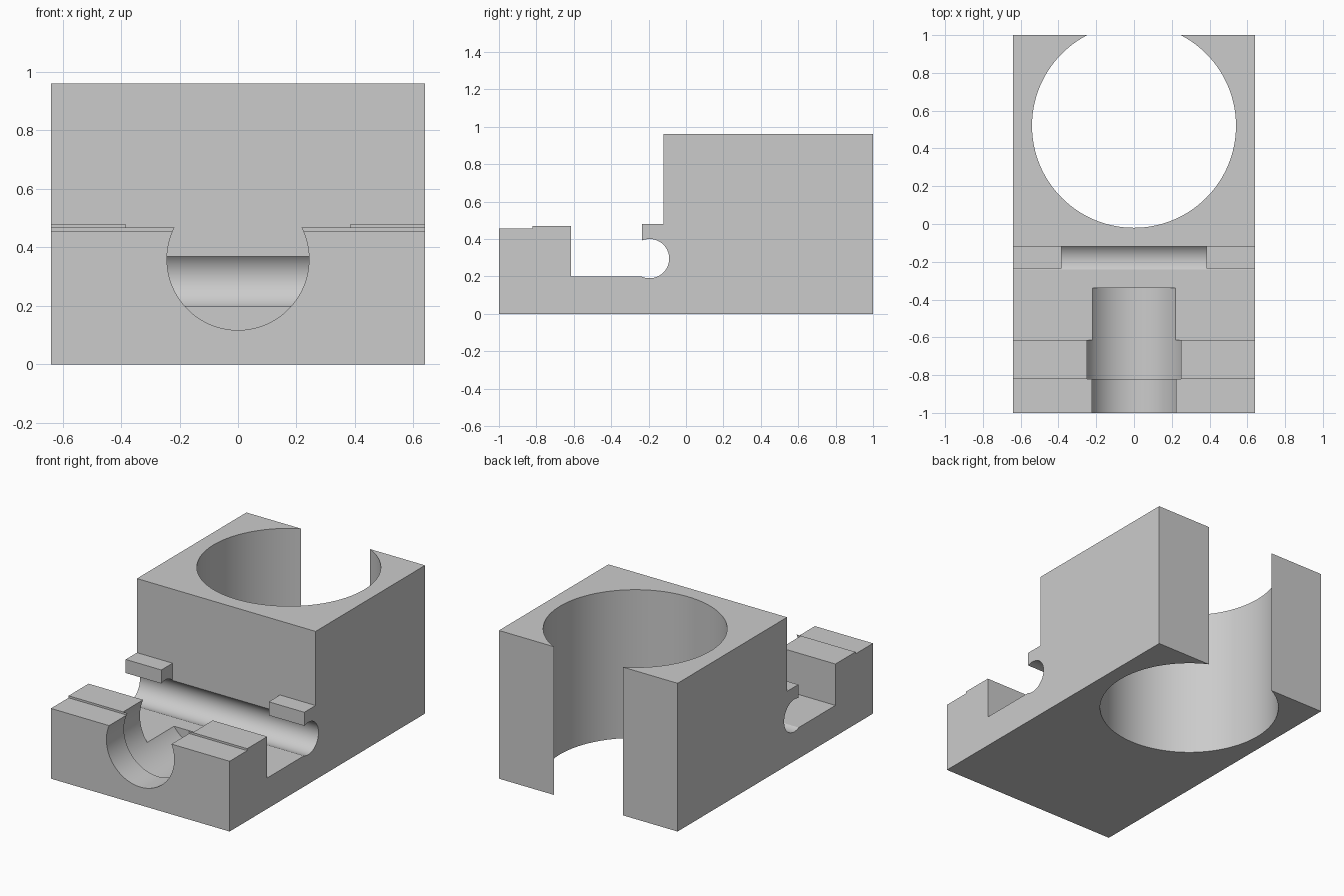
import bpy, bmesh
from math import sin, cos, asin, acos, pi
from mathutils import Matrix, Vector

default_cube = bpy.data.objects.get("Cube")
if default_cube:
    bpy.data.objects.remove(default_cube, do_unlink=True)

grey = bpy.data.materials.new("plain grey")
grey.use_nodes = True
GREY = (0.6, 0.6, 0.6, 1)
grey.diffuse_color = GREY
grey.node_tree.nodes["Principled BSDF"].inputs["Base Color"].default_value = GREY

HALF_WIDTH = 0.64


def make_object(name, bm):
    bmesh.ops.recalc_face_normals(bm, faces=bm.faces)
    mesh = bpy.data.meshes.new(name)
    bm.to_mesh(mesh)
    bm.free()
    mesh.materials.append(grey)
    obj = bpy.data.objects.new(name, mesh)
    bpy.context.collection.objects.link(obj)
    return obj


def box_cutter(name, low, high):
    bm = bmesh.new()
    low, high = Vector(low), Vector(high)
    size = Matrix.Diagonal((*(high - low), 1))
    bmesh.ops.create_cube(bm, size=1, matrix=Matrix.Translation((low + high) / 2) @ size)
    return make_object(name, bm)


def cylinder_cutter(name, radius, start, end):
    start, end = Vector(start), Vector(end)
    axis = end - start
    turn = axis.to_track_quat("Z", "Y").to_matrix().to_4x4()
    bm = bmesh.new()
    bmesh.ops.create_cone(bm, cap_ends=True, segments=128, radius1=radius, radius2=radius,
                          depth=axis.length, matrix=Matrix.Translation((start + end) / 2) @ turn)
    return make_object(name, bm)


# Side profile (y, z) with the round cross groove under the lip
groove_y, groove_z, groove_r = -0.195, 0.295, 0.105
lip_y, floor_z = -0.235, 0.2
first = acos((lip_y - groove_y) / groove_r)
last = -pi - asin((floor_z - groove_z) / groove_r)
steps = 48
angles = [first + (last - first) * i / steps for i in range(steps + 1)]
groove = [(groove_y + groove_r * cos(a), groove_z + groove_r * sin(a)) for a in angles]
profile = [(-1, 0), (1, 0), (1, 0.96), (-0.12, 0.96), (-0.12, 0.48), (lip_y, 0.48)]
profile += groove
profile += [(-0.615, floor_z), (-0.615, 0.468), (-0.82, 0.468), (-0.82, 0.455), (-1, 0.455)]

# Main block
bm = bmesh.new()
face = bm.faces.new([bm.verts.new((-HALF_WIDTH, y, z)) for y, z in profile])
extruded = bmesh.ops.extrude_face_region(bm, geom=[face])["geom"]
bmesh.ops.translate(bm, vec=(2 * HALF_WIDTH, 0, 0),
                    verts=[v for v in extruded if isinstance(v, bmesh.types.BMVert)])
block = make_object("holder_block", bm)

# Openings: rear vertical bore, stepped front channel, gap between the lips
cutters = [
    cylinder_cutter("rear_bore", 0.54, (0, 0.52, -0.2), (0, 0.52, 1.2)),
    cylinder_cutter("front_channel", 0.243, (0, -1.1, 0.36), (0, -0.8, 0.36)),
    cylinder_cutter("inner_channel", 0.272, (0, -0.82, 0.36), (0, -0.34, 0.36)),
    box_cutter("lip_gap", (-0.385, -0.3, 0.3), (0.385, -0.12, 0.6)),
]
bpy.context.view_layer.objects.active = block
for cutter in cutters:
    cutter.hide_render = True
    cut = block.modifiers.new(cutter.name, "BOOLEAN")
    cut.operation = "DIFFERENCE"
    cut.solver = "EXACT"
    cut.object = cutter
    bpy.ops.object.modifier_apply(modifier=cut.name)
    bpy.data.objects.remove(cutter, do_unlink=True)

# Smooth bores, crisp edges
bpy.ops.object.select_all(action="DESELECT")
block.select_set(True)
bpy.ops.object.shade_smooth_by_angle(angle=0.3)
